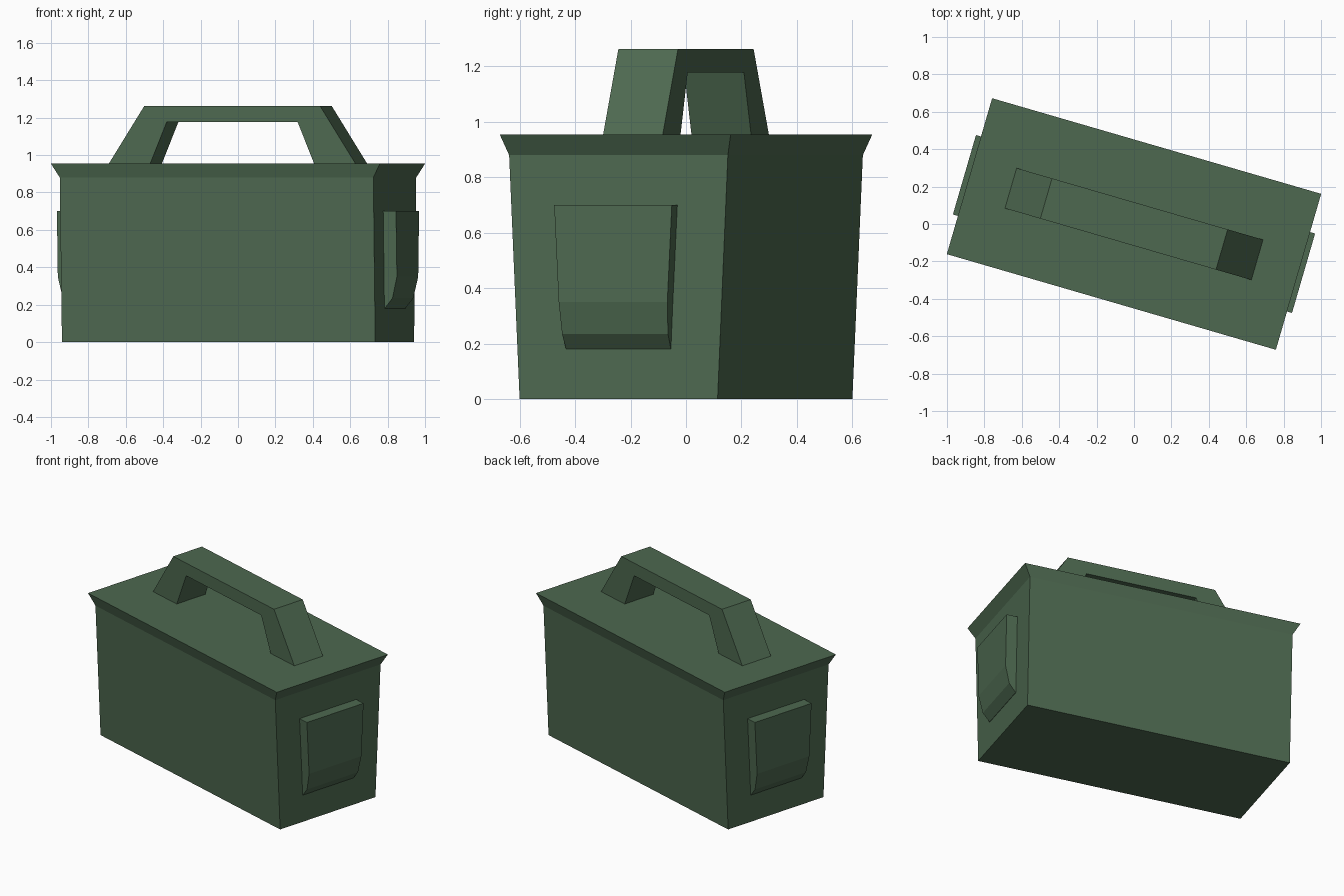
import bpy, bmesh, math
from mathutils import Matrix

if "Cube" in bpy.data.objects:
    bpy.data.objects.remove(bpy.data.objects["Cube"])

TURN = Matrix.Rotation(math.radians(-16.2), 4, 'Z')

green = bpy.data.materials.new("olive_green")
green.diffuse_color = (0.075, 0.14, 0.08, 1)
green.use_nodes = True
green.node_tree.nodes["Principled BSDF"].inputs["Base Color"].default_value = green.diffuse_color


def loft(name, rings):
    """Skin between equal-sized rings of points and cap both ends."""
    bm = bmesh.new()
    loops = [[bm.verts.new(p) for p in ring] for ring in rings]
    n = len(loops[0])
    for lo, hi in zip(loops, loops[1:]):
        for i in range(n):
            j = (i + 1) % n
            bm.faces.new((lo[i], lo[j], hi[j], hi[i]))
    bm.faces.new(loops[0][::-1])
    bm.faces.new(loops[-1])
    bmesh.ops.recalc_face_normals(bm, faces=bm.faces[:])
    mesh = bpy.data.meshes.new(name)
    bm.to_mesh(mesh)
    bm.free()
    mesh.materials.append(green)
    obj = bpy.data.objects.new(name, mesh)
    bpy.context.collection.objects.link(obj)
    obj.matrix_world = TURN
    return obj


def rect(a, b, z):
    return [(-a, -b, z), (a, -b, z), (a, b, z), (-a, b, z)]


# Tapered box body and flared lid
loft("box_body", [rect(0.872, 0.372, 0), rect(0.873, 0.411, 0.88)])
loft("lid", [rect(0.873, 0.411, 0.88), rect(0.916, 0.434, 0.955)])

# Carrying handle: trapezoid arch across the lid
half = [(0.686, 0.955), (0.489, 1.263)]
inner = [(0.364, 1.178), (0.456, 0.955)]
arch = (half + [(-x, z) for x, z in half[::-1]]
        + [(-x, z) for x, z in inner[::-1]] + inner)
loft("handle", [[(x, y, z) for x, z in arch] for y in (-0.112, 0.112)])

# End latches: outward distance, half width, height
latch = [(0.944, 0.221, 0.70), (0.944, 0.204, 0.35),
         (0.918, 0.199, 0.235), (0.874, 0.197, 0.18)]
for name, s in (("right_latch", 1), ("left_latch", -1)):
    loft(name, [[(s * 0.86, -w, z), (s * u, -w, z), (s * u, w, z), (s * 0.86, w, z)]
                for u, w, z in latch])
